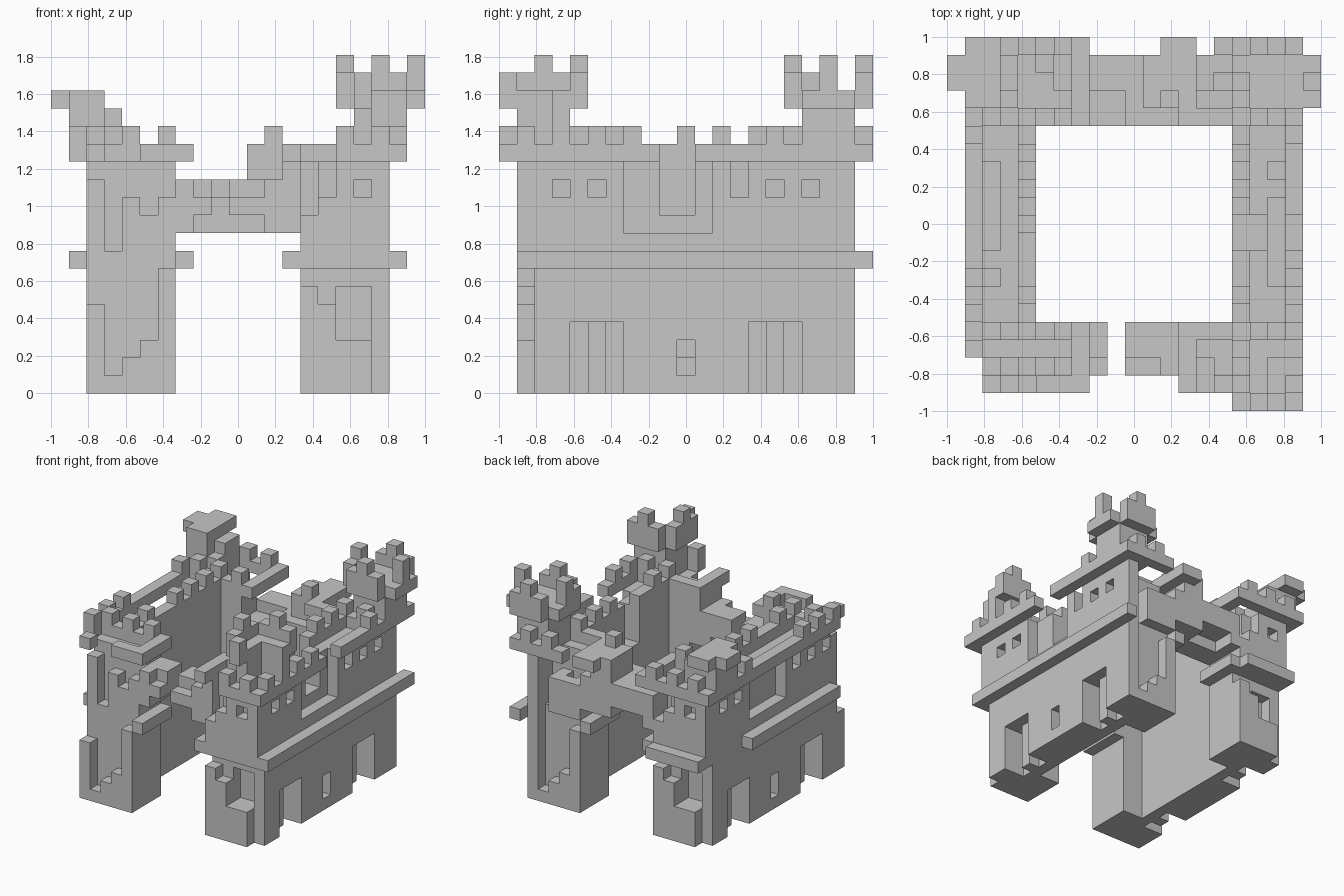
import bpy
import bmesh
from mathutils import Vector

GRID = 21              # blocks along the longest side
UNIT = 2 / GRID        # edge of one block
LAST = GRID - 1

default_cube = bpy.data.objects.get("Cube")
if default_cube:
    bpy.data.objects.remove(default_cube, do_unlink=True)

stone = bpy.data.materials.new("grey stone")
stone.use_nodes = True
stone.diffuse_color = (0.57, 0.57, 0.57, 1)
stone.node_tree.nodes["Principled BSDF"].inputs["Base Color"].default_value = stone.diffuse_color


def box(x0, x1, y0, y1, z0, z1):
    """Set of blocks filling a box, upper limits excluded."""
    return {(x, y, z) for x in range(x0, x1) for y in range(y0, y1) for z in range(z0, z1)}


def frame(x0, x1, y0, y1, z):
    """One-block-wide rectangular rim, one block high."""
    return box(x0, x1, y0, y1, z, z + 1) - box(x0 + 1, x1 - 1, y0 + 1, y1 - 1, z, z + 1)


def mirror_x(blocks):
    return {(LAST - x, y, z) for x, y, z in blocks}


def mirror_y(blocks):
    return {(x, LAST - y, z) for x, y, z in blocks}


def turn(blocks):
    return mirror_x(mirror_y(blocks))


def raised(blocks):
    """Alternating merlons standing on a rim, some of them lost."""
    return {(x, y, z + 1) for x, y, z in blocks
            if (x + y) % 2 == 0 and x not in (7, 13, 14, 15) and y not in (8, 9, 11, 13)}


def build(name, blocks):
    """Mesh the outer skin of a set of blocks."""
    bm = bmesh.new()
    verts = {}

    def vert(p):
        key = tuple(round(c) for c in p)
        if key not in verts:
            x, y, z = key
            verts[key] = bm.verts.new((x * UNIT - 1, y * UNIT - 1, z * UNIT))
        return verts[key]

    for cell in sorted(blocks):
        for axis in range(3):
            for side in (0, 1):
                step = Vector((0, 0, 0))
                step[axis] = 1 if side else -1
                if tuple(round(c) for c in Vector(cell) + step) in blocks:
                    continue
                u, v = Vector((0, 0, 0)), Vector((0, 0, 0))
                u[(axis + 1) % 3] = 1
                v[(axis + 2) % 3] = 1
                base = Vector(cell)
                base[axis] += side
                loop = [base, base + u, base + u + v, base + v]
                bm.faces.new([vert(p) for p in (loop if side else loop[::-1])])
    mesh = bpy.data.meshes.new(name)
    bm.to_mesh(mesh)
    bm.free()
    mesh.materials.append(stone)
    obj = bpy.data.objects.new(name, mesh)
    bpy.context.collection.objects.link(obj)


# Doorways with a middle post, cut from walls and piers alike
door = box(17, 19, 4, 7, 0, 4) - box(17, 18, 5, 6, 0, 4)
doors = door | mirror_y(door)

# Ruined gate pier: stepped facade low down, tall slot above
pier = box(2, 7, 1, 5, 0, 13)
ruined_pier = set(pier) - turn(doors)
for x, top in enumerate((5, 1, 2, 3, 7), start=2):
    ruined_pier -= box(x, x + 1, 1, 2, top, 13)
for x, sill, head in ((2, 12, 13), (3, 8, 13), (4, 11, 13), (5, 10, 13), (6, 11, 13)):
    ruined_pier -= box(x, x + 1, 2, 3, sill, head)
ruined_pier -= box(2, 3, 3, 4, 11, 12)
build("front_right_pier", ruined_pier)
corner_post = box(2, 3, 1, 3, 5, 13)
upper_facade = box(4, 7, 1, 2, 8, 11)
build("back_left_pier", turn(ruined_pier | corner_post | upper_facade))

# Sounder gate pier: facade eaten away below the belt, small windows above
sound_pier = mirror_x(pier) - doors
for x, top in enumerate((6, 5, 3, 3, 0), start=14):
    sound_pier -= box(x, x + 1, 1, 2, top, 7)
sound_pier -= box(16, 18, 2, 3, 3, 6)
sound_pier -= box(17, 18, 1, 2, 11, 12)
sound_pier -= box(14, 15, 1, 3, 10, 13) | box(15, 16, 1, 2, 11, 13)
sound_pier -= box(18, 19, 3, 4, 11, 12)
build("front_left_pier", sound_pier)
build("back_right_pier", turn(sound_pier))

# Side walls with windows; the left one is breached
wall = box(16, 19, 5, 16, 0, 13) - doors
wall -= box(17, 19, 10, 11, 2, 3) | box(18, 19, 10, 11, 1, 2)
wall -= box(18, 19, 13, 14, 11, 13)
for y in (5, 15):
    wall -= box(18, 19, y, y + 1, 11, 12)
wall -= box(18, 19, 7, 12, 9, 13)
build("left_wall", wall - box(16, 19, 9, 11, 10, 13))
build("right_wall", turn(wall))

# Belt courses around the outside and inside the gate passages
build("left_belt", box(19, 20, 1, 21, 7, 8))
build("right_belt", box(1, 2, 3, 15, 7, 8))
build("back_belt", box(2, 7, 20, 21, 7, 8))
passage = box(7, 8, 1, 5, 7, 8)
build("front_passage_belts", passage | mirror_x(passage))
build("back_passage_belts", turn(passage) | mirror_y(passage))

# Broken bridges above the gates
front_bridge = box(7, 14, 2, 5, 10, 12) | box(7, 8, 2, 5, 9, 10) | box(12, 14, 2, 5, 9, 10)
front_bridge -= box(9, 10, 2, 5, 9, 12)
front_bridge -= box(8, 9, 2, 3, 11, 12) | box(10, 12, 2, 3, 11, 12)
front_bridge |= box(13, 14, 2, 5, 12, 13)
build("front_bridge", front_bridge)
back_bridge = box(7, 14, 16, 20, 9, 12) - box(8, 11, 18, 20, 9, 10)
back_bridge -= box(7, 10, 16, 18, 11, 12)
back_bridge |= box(11, 13, 17, 20, 12, 14) | box(12, 14, 20, 21, 13, 14)
back_bridge |= box(12, 13, 17, 18, 14, 15)
build("back_bridge", back_bridge)

# Overhanging parapets with merlons
corner_rim = frame(1, 8, 0, 5, 13)
wall_rim = box(1, 2, 5, 16, 13, 14) | box(4, 5, 5, 16, 13, 14)
parapets = {
    "front_right_parapet": corner_rim - box(0, 8, 0, 1, 13, 14) - box(0, 2, 0, 3, 13, 14),
    "front_left_parapet": mirror_x(corner_rim) - box(13, 16, 0, 1, 13, 14),
    "back_right_parapet": mirror_y(corner_rim),
    "back_left_parapet": turn(corner_rim) - box(14, 15, 20, 21, 13, 14),
    "right_parapet": wall_rim,
    "left_parapet": mirror_x(wall_rim) - box(16, 20, 9, 11, 13, 14),
}
for name, rim in parapets.items():
    build(name, rim | raised(rim))

# Jagged remains on the front right corner
build("front_right_rubble", box(2, 8, 1, 2, 13, 14) - box(3, 5, 1, 2, 13, 14))

# Turrets: narrow stem carrying a wider crown
stem = box(17, 20, 17, 20, 13, 16)
plan = box(17, 20, 16, 21, 16, 18) | box(16, 21, 17, 20, 16, 18)
crown = plan - box(17, 20, 17, 20, 17, 18)
for a, b in ((16, 18), (20, 18), (18, 16), (18, 20)):
    crown |= box(a, a + 1, b, b + 1, 18, 19)
build("back_left_turret_stem", stem)
build("back_left_turret_crown", crown - box(19, 21, 17, 18, 17, 18) - box(16, 21, 19, 20, 17, 18))
build("front_left_turret_stem", mirror_y(stem) - box(18, 20, 1, 3, 14, 16))
build("front_left_turret_crown",
      mirror_y(crown) - box(20, 21, 0, 5, 16, 19) - box(18, 20, 0, 3, 16, 19))
build("back_right_turret_stem", mirror_x(stem) - box(3, 4, 17, 18, 15, 16))
build("back_right_turret_crown", box(0, 3, 18, 20, 16, 17) | box(1, 3, 17, 21, 16, 17))
